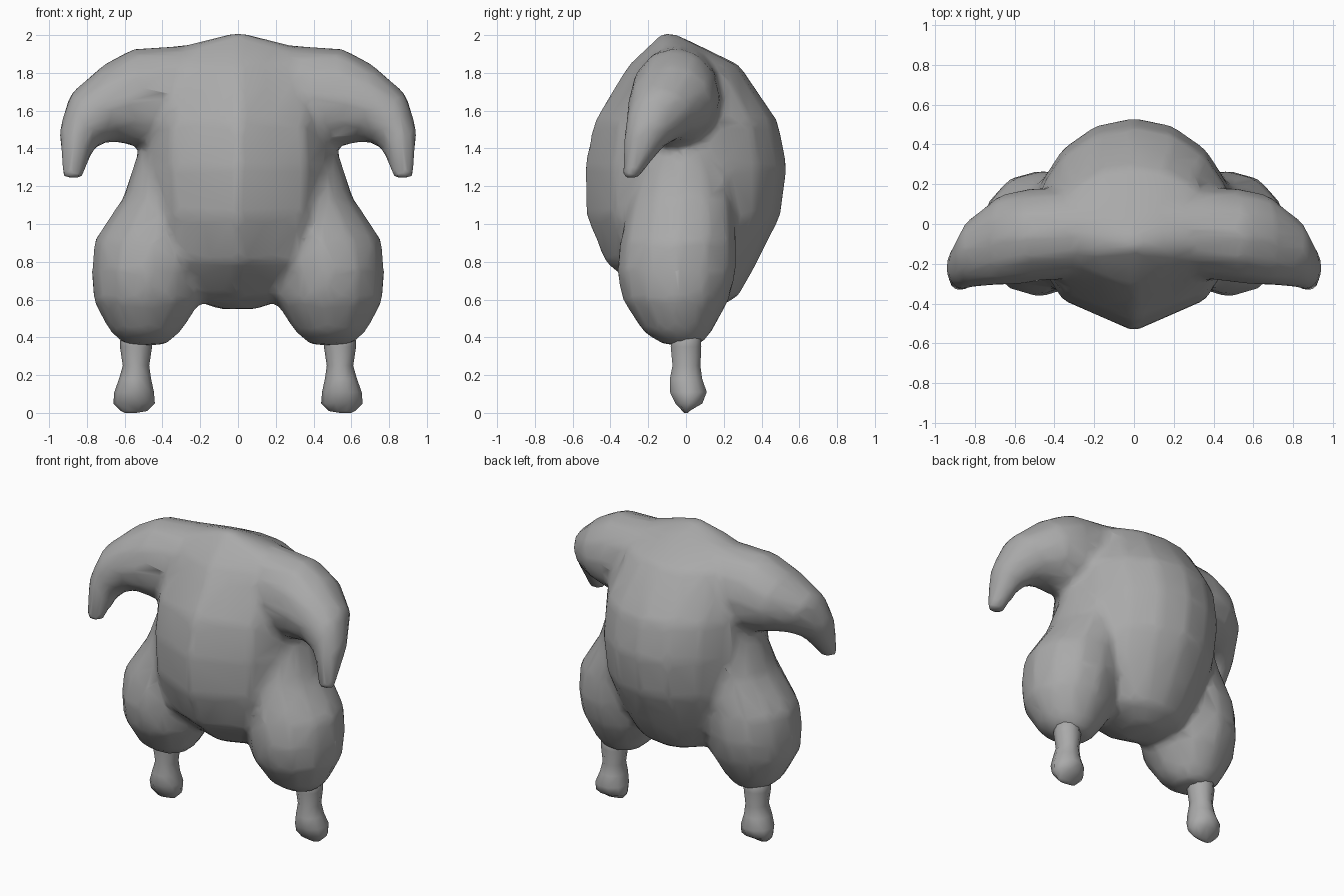
import bpy, bmesh, math
from mathutils import Vector

cube = bpy.data.objects.get("Cube")
if cube:
    bpy.data.objects.remove(cube)

skin = bpy.data.materials.new("plain grey skin")
skin.use_nodes = True
GREY = (0.4, 0.4, 0.4, 1)
skin.diffuse_color = GREY
skin.node_tree.nodes["Principled BSDF"].inputs["Base Color"].default_value = GREY


def loft(bm, rings, sides):
    """Closed skin over elliptical rings given as (centre, half axis, half axis)."""
    loops = []
    for c, u, v in rings:
        angles = [math.tau * i / sides for i in range(sides)]
        loops.append([bm.verts.new(c + u * math.cos(a) + v * math.sin(a)) for a in angles])
    for low, high in zip(loops, loops[1:]):
        for i in range(sides):
            j = (i + 1) % sides
            bm.faces.new((low[i], low[j], high[j], high[i]))
    bm.faces.new(loops[0])
    bm.faces.new(loops[-1])
    return loops


def level(z, x, rx, front, back):
    """Horizontal ring from its height, side position, half width and depth range."""
    return (Vector((x, (front + back) / 2, z)), Vector((rx, 0, 0)),
            Vector((0, (back - front) / 2, 0)))


def slanted(x1, z1, x2, z2, front, back):
    """Wing ring from its upper and lower edge points and depth range."""
    return (Vector(((x1 + x2) / 2, (front + back) / 2, (z1 + z2) / 2)),
            Vector(((x1 - x2) / 2, 0, (z1 - z2) / 2)), Vector((0, (back - front) / 2, 0)))


def flip(rings, side):
    return [tuple(Vector((p.x * side, p.y, p.z)) for p in ring) for ring in rings]


def finish(bm, name):
    bmesh.ops.recalc_face_normals(bm, faces=bm.faces)
    mesh = bpy.data.meshes.new(name)
    bm.to_mesh(mesh)
    bm.free()
    mesh.materials.append(skin)
    mesh.shade_smooth()
    obj = bpy.data.objects.new(name, mesh)
    bpy.context.collection.objects.link(obj)
    return obj


# Plump torso, from the underside up to the neck stump
torso = [level(*r) for r in (
    (0.55, 0, 0.10, -0.08, 0.16), (0.62, 0, 0.30, -0.22, 0.28),
    (0.80, 0, 0.42, -0.43, 0.38), (1.04, 0, 0.49, -0.53, 0.50),
    (1.30, 0, 0.51, -0.54, 0.535), (1.54, 0, 0.50, -0.49, 0.49),
    (1.84, 0, 0.41, -0.31, 0.285), (1.94, 0, 0.30, -0.20, 0.08),
    (2.01, 0, 0.03, -0.13, -0.07))]

# Thigh, from the shank end up into the torso
thigh = [level(*r) for r in (
    (0.36, 0.49, 0.11, -0.12, 0.08), (0.43, 0.49, 0.19, -0.23, 0.14),
    (0.60, 0.48, 0.29, -0.34, 0.23), (0.75, 0.48, 0.295, -0.37, 0.27),
    (0.91, 0.45, 0.315, -0.35, 0.27), (1.14, 0.38, 0.23, -0.30, 0.25),
    (1.42, 0.31, 0.21, -0.22, 0.22))]

# Wing, from inside the shoulder to the drooping tip
wing = [slanted(*r) for r in (
    (0.15, 1.96, 0.15, 1.45, -0.25, 0.19), (0.56, 1.93, 0.50, 1.40, -0.30, 0.18),
    (0.72, 1.84, 0.63, 1.43, -0.31, 0.15), (0.89, 1.69, 0.71, 1.43, -0.32, 0.04),
    (0.95, 1.50, 0.77, 1.38, -0.33, -0.10), (0.93, 1.24, 0.82, 1.24, -0.34, -0.25))]

bm = bmesh.new()
# Flatten the breast on both sides of its keel
for loop in loft(bm, torso, 16):
    for i in (11, 13):
        loop[i].co = (loop[i - 1].co + loop[i + 1].co) / 2
for side in (1, -1):
    loft(bm, flip(thigh, side), 12)
    loft(bm, flip(wing, side), 12)
bird = finish(bm, "plucked_bird_body")

# Blend torso, thighs and wings into one continuous skin
remesh = bird.modifiers.new("fuse", "REMESH")
remesh.mode = "VOXEL"
remesh.voxel_size = 0.025
remesh.use_smooth_shade = True
smooth = bird.modifiers.new("soften", "SMOOTH")
smooth.factor = 0.5
smooth.iterations = 10
simplify = bird.modifiers.new("simplify", "DECIMATE")
simplify.ratio = 0.1
simplify.use_symmetry = True
simplify.symmetry_axis = "X"

# Bare shanks with knobbly ends
shank = [level(*r) for r in (
    (0.00, 0.57, 0.03, -0.01, 0.01), (0.01, 0.55, 0.07, -0.02, 0.02),
    (0.05, 0.55, 0.11, -0.06, 0.09), (0.11, 0.55, 0.105, -0.09, 0.115),
    (0.18, 0.545, 0.085, -0.09, 0.09), (0.25, 0.54, 0.07, -0.075, 0.08),
    (0.35, 0.54, 0.085, -0.085, 0.085), (0.46, 0.54, 0.08, -0.08, 0.08))]
for name, side in (("left_shank", 1), ("right_shank", -1)):
    bm = bmesh.new()
    loft(bm, flip(shank, side), 10)
    finish(bm, name)
